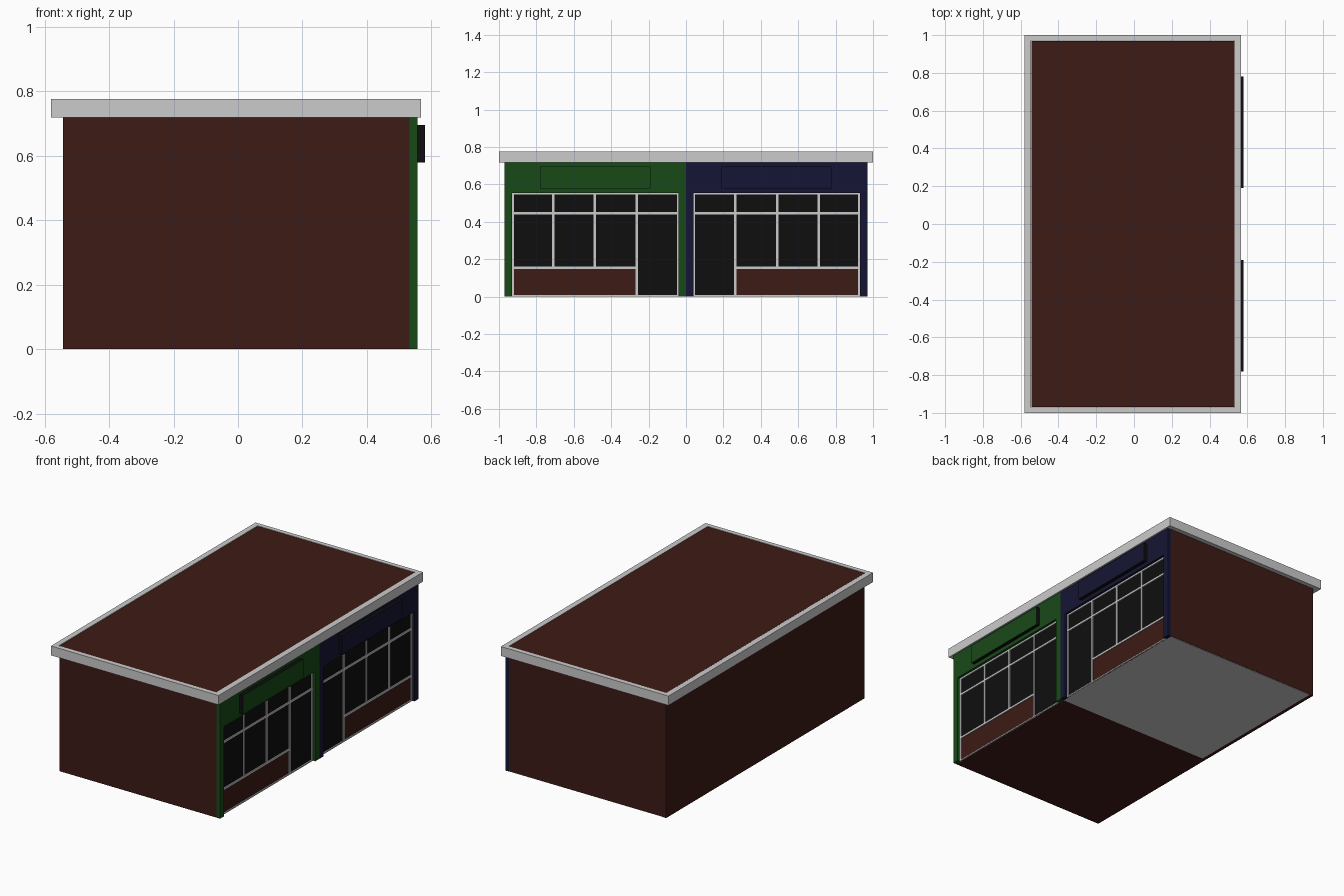
import bpy, bmesh

if "Cube" in bpy.data.objects:
    bpy.data.objects.remove(bpy.data.objects["Cube"])


def colour(name, r, g, b):
    m = bpy.data.materials.new(name)
    m.diffuse_color = (r, g, b, 1)
    m.use_nodes = True
    m.node_tree.nodes["Principled BSDF"].inputs["Base Color"].default_value = m.diffuse_color
    return m


BRICK = colour("brick", 0.047, 0.0105, 0.0075)
GREEN = colour("green_paint", 0.0095, 0.068, 0.0085)
BLUE = colour("blue_paint", 0.0075, 0.0075, 0.035)
BLACK = colour("black", 0.0045, 0.0045, 0.0045)


def boxes(name, spans, mat=None):
    """One object made of boxes given as (x0, x1, y0, y1, z0, z1)."""
    bm = bmesh.new()
    for x0, x1, y0, y1, z0, z1 in spans:
        y0, y1 = sorted((y0, y1))
        for v in bmesh.ops.create_cube(bm, size=1)["verts"]:
            v.co = (x1 if v.co.x > 0 else x0,
                    y1 if v.co.y > 0 else y0,
                    z1 if v.co.z > 0 else z0)
    me = bpy.data.meshes.new(name)
    bm.to_mesh(me)
    bm.free()
    ob = bpy.data.objects.new(name, me)
    bpy.context.collection.objects.link(ob)
    if mat:
        me.materials.append(mat)
    return ob


BACK, WALL, FACE = -0.543, 0.532, 0.557   # rear wall, window plane, shopfront plane
TOP, ROOF = 0.718, 0.776

# two mirrored shops: s = -1 is the green one, s = 1 the blue one
for s, tag, paint in ((-1, "green", GREEN), (1, "blue", BLUE)):
    # brick body, its top forming the flat roof
    base = 0.0 if s < 0 else 0.003
    boxes(tag + "_shop_body", [(BACK, WALL, 0, s * 0.97, base, ROOF - 0.002)], BRICK)

    # painted surround: two pilasters and a fascia
    boxes(tag + "_shopfront", [
        (WALL, FACE, 0, s * 0.04, 0, 0.555),
        (WALL, FACE, s * 0.93, s * 0.97, 0, 0.555),
        (WALL, FACE, 0, s * 0.97, 0.555, TOP + 0.002)], paint)

    # glazing behind the bars, and brick stall riser under the windows
    boxes(tag + "_glass", [
        (WALL, WALL + 0.003, s * 0.265, s * 0.93, 0.15, 0.555),
        (WALL, WALL + 0.003, s * 0.04, s * 0.265, 0.0, 0.555)], BLACK)
    boxes(tag + "_stall_riser", [(WALL, WALL + 0.004, s * 0.265, s * 0.93, 0, 0.15)], BRICK)

    # grey window and door bars
    x0, x1, w = WALL, WALL + 0.01, 0.0065
    bars = [(x0, x1, s * y - w, s * y + w, 0 if y in (0.042, 0.263, 0.927) else 0.15, 0.555)
            for y in (0.042, 0.263, 0.487, 0.71, 0.927)]
    bars += [(x0, x1, s * 0.04, s * 0.93, z - w, z + w) for z in (0.445, 0.551)]
    bars.append((x0, x1, s * 0.265, s * 0.93, 0.155 - w, 0.155 + w))
    bars.append((x0, x1, s * 0.04, s * 0.93, 0, 0.008))
    boxes(tag + "_window_frame", bars)

    # sign box: black edges, painted front
    sign = boxes(tag + "_sign_box", [(FACE, 0.58, s * 0.19, s * 0.78, 0.578, 0.695)], BLACK)
    sign.data.materials.append(paint)
    for p in sign.data.polygons:
        p.material_index = 1 if p.normal.x > 0.9 else 0

# grey floor slab under the blue shop, with the rear wall's foot beside it
boxes("floor_slab", [(-0.52, WALL, 0, 0.968, 0, 0.003)])
boxes("rear_wall_foot", [(BACK, -0.52, 0, 0.97, 0, 0.003)], BRICK)

# cornice ring, swept from an outer and an inner rectangle
bm = bmesh.new()
loops = []
for x0, x1, y in ((-0.58, 0.567, 1.0), (BACK - 0.003, WALL, 0.972)):
    for z in (TOP, ROOF):
        loops.append([bm.verts.new(c) for c in
                      ((x0, -y, z), (x1, -y, z), (x1, y, z), (x0, y, z))])
outer_low, outer_top, inner_low, inner_top = loops
for a, b in ((outer_low, outer_top), (outer_top, inner_top),
             (inner_top, inner_low), (inner_low, outer_low)):
    for i in range(4):
        j = (i + 1) % 4
        bm.faces.new((a[i], a[j], b[j], b[i]))
bmesh.ops.recalc_face_normals(bm, faces=bm.faces)
me = bpy.data.meshes.new("cornice")
bm.to_mesh(me)
bm.free()
bpy.context.collection.objects.link(bpy.data.objects.new("cornice", me))
